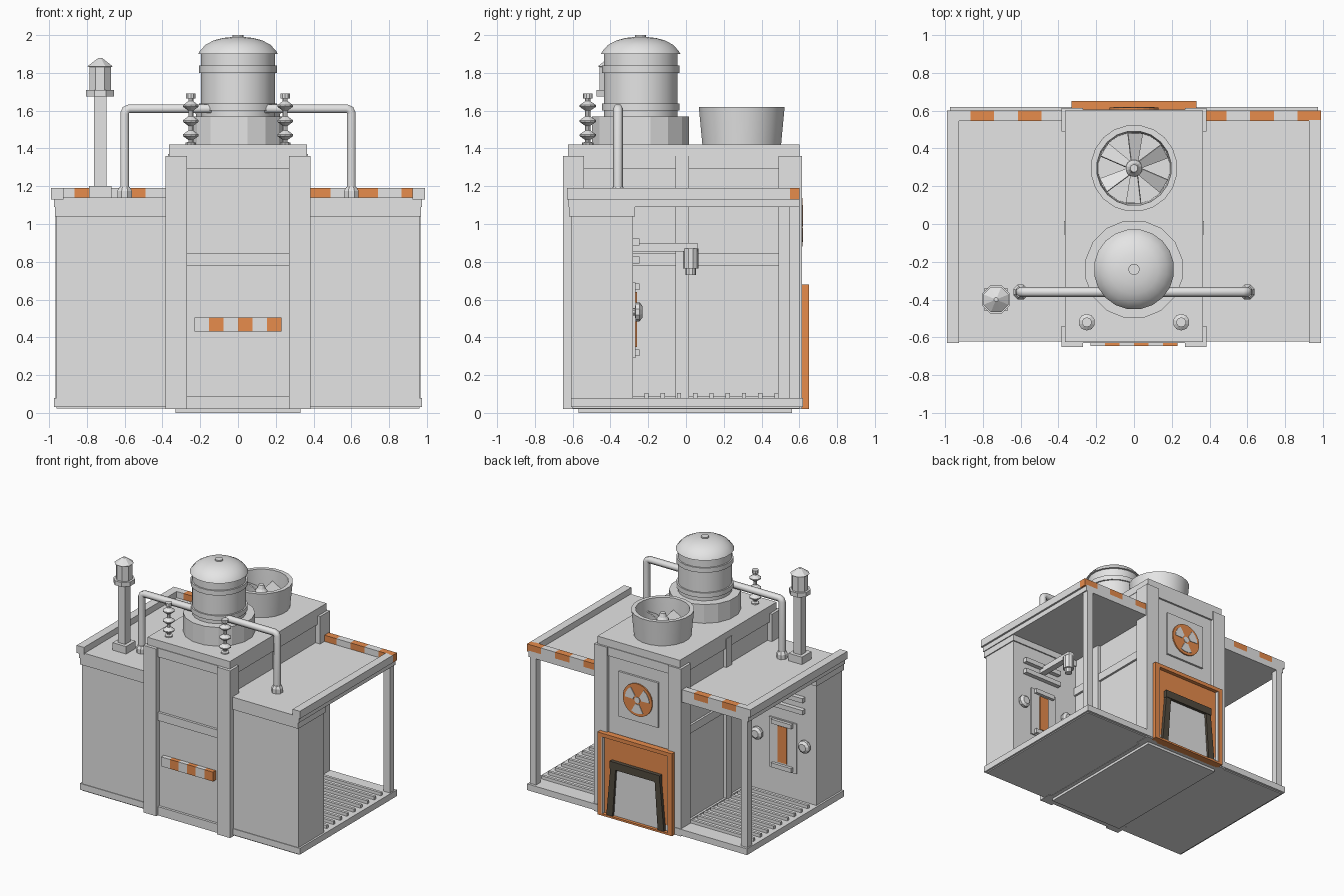
import bpy, bmesh, math
from mathutils import Vector, Matrix

if "Cube" in bpy.data.objects:
    bpy.data.objects.remove(bpy.data.objects["Cube"])


def material(name, rgb):
    m = bpy.data.materials.new(name)
    m.diffuse_color = (*rgb, 1)
    m.use_nodes = True
    m.node_tree.nodes["Principled BSDF"].inputs["Base Color"].default_value = m.diffuse_color
    return m


GREY = material("light_grey", (0.78, 0.78, 0.78))
ORANGE = material("hazard_orange", (0.88, 0.29, 0.08))
DARK = material("dark_rubber", (0.085, 0.07, 0.05))


def finish(name, bm, mats, smooth=False):
    bmesh.ops.recalc_face_normals(bm, faces=bm.faces)
    me = bpy.data.meshes.new(name)
    bm.to_mesh(me)
    bm.free()
    for m in mats:
        me.materials.append(m)
    ob = bpy.data.objects.new(name, me)
    bpy.context.collection.objects.link(ob)
    if smooth:
        bpy.ops.object.select_all(action='DESELECT')
        ob.select_set(True)
        bpy.context.view_layer.objects.active = ob
        bpy.ops.object.shade_smooth_by_angle(angle=math.radians(35))
    return ob


def box(name, x, y, z, mat=GREY):
    bm = bmesh.new()
    size = [abs(a[1] - a[0]) for a in (x, y, z)]
    mid = [(a[0] + a[1]) / 2 for a in (x, y, z)]
    bmesh.ops.create_cube(bm, size=1, matrix=Matrix.Translation(mid) @ Matrix.Diagonal((*size, 1)))
    return finish(name, bm, [mat])


def both(name, x, y, z, mat=GREY):
    # the same box on the left and right
    for s, side in ((-1, "left"), (1, "right")):
        box(f"{name}_{side}", (s * x[0], s * x[1]), y, z, mat)


def lathe(name, profile, at, sides=16, smooth=False, mat=GREY, axis='Z', closed=False):
    # revolve (radius, height) points around an axis
    bm = bmesh.new()
    rings = []
    for r, h in profile:
        rings.append([bm.verts.new((r * math.cos(a), r * math.sin(a), h)) for a in
                      [2 * math.pi * (i + 0.5) / sides for i in range(sides)]])
    pairs = list(zip(rings, rings[1:])) + ([(rings[-1], rings[0])] if closed else [])
    for lo, hi in pairs:
        for i in range(sides):
            j = (i + 1) % sides
            bm.faces.new((lo[i], lo[j], hi[j], hi[i]))
    if not closed:
        bm.faces.new(rings[0])
        bm.faces.new(rings[-1])
    if axis == 'Y':
        bm.transform(Matrix.Rotation(-math.pi / 2, 4, 'X'))
    bm.transform(Matrix.Translation(at))
    return finish(name, bm, [mat], smooth)


def prism(name, pts, y0, y1, mat):
    # extrude an (x, z) outline along y
    bm = bmesh.new()
    f = bm.faces.new([bm.verts.new((x, y0, z)) for x, z in pts])
    ext = bmesh.ops.extrude_face_region(bm, geom=[f])
    bmesh.ops.translate(bm, vec=(0, y1 - y0, 0), verts=[v for v in ext['geom'] if isinstance(v, bmesh.types.BMVert)])
    return finish(name, bm, [mat])


def stripes(name, x0, x1, n, first, y, z):
    # row of alternating grey and orange blocks
    w = (x1 - x0) / n
    for i in range(n):
        box(f"{name}_{i}", (x0 + i * w, x0 + (i + 1) * w), y, z, ORANGE if (i + first) % 2 else GREY)


# floor and skids
box("floor", (-0.975, 0.975), (-0.61, 0.62), (0.03, 0.08))
box("floor_lip", (-0.96, 0.96), (-0.6, 0.6), (0.022, 0.03))
box("skid", (-0.33, 0.33), (-0.57, 0.56), (0, 0.025))

# central tower
box("tower_core", (-0.345, 0.345), (-0.61, 0.59), (0.02, 1.37))
both("tower_front_pillar", (0.27, 0.385), (-0.65, -0.54), (0.02, 1.36))
both("tower_back_pillar", (0.27, 0.385), (0.49, 0.615), (0.02, 1.36))
both("tower_mid_pillar", (0.34, 0.37), (-0.055, 0.015), (0.03, 1.37))
for k, (z0, z1) in enumerate(((0.02, 0.09), (0.78, 0.845), (1.29, 1.36))):
    box(f"front_beam_{k}", (-0.28, 0.28), (-0.63, -0.6), (z0, z1))
    both(f"side_beam_{k}", (0.34, 0.362), (-0.55, 0.5), (z0, z1))
box("back_beam", (-0.28, 0.28), (0.58, 0.605), (1.29, 1.36))
box("tower_cap", (-0.365, 0.365), (-0.625, 0.6), (1.36, 1.42))

# side wings: cabins, roofs, posts, slatted decks
both("cabin", (0.34, 0.96), (-0.605, -0.28), (0.07, 1.1))
both("cabin_band", (0.34, 0.968), (-0.62, -0.27), (1.04, 1.1))
both("roof", (0.34, 0.975), (-0.622, 0.6), (1.09, 1.14))
both("roof_side_rim", (0.925, 0.99), (-0.63, 0.55), (1.13, 1.19))
both("deck_post", (0.91, 0.965), (0.545, 0.6), (0.07, 1.1))
for k in range(9):
    y = -0.22 + k * 0.086
    both(f"deck_slat_{k}", (0.38, 0.94), (y, y + 0.022), (0.075, 0.105))
stripes("roof_stripe_left", -0.99, -0.365, 5, 0, (0.545, 0.6), (1.13, 1.19))
stripes("roof_stripe_right", 0.365, 0.99, 5, 1, (0.545, 0.6), (1.13, 1.19))
stripes("front_stripe", -0.23, 0.23, 6, 0, (-0.645, -0.605), (0.43, 0.505))

# back doorway
box("door_panel", (-0.33, 0.33), (0.585, 0.62), (0.02, 0.66), ORANGE)
box("door_lintel", (-0.33, 0.33), (0.6, 0.65), (0.65, 0.68), ORANGE)
box("door_sill", (-0.33, 0.33), (0.6, 0.65), (0.02, 0.035), ORANGE)
both("door_jamb", (0.295, 0.33), (0.6, 0.65), (0.02, 0.66), ORANGE)
both("door_jamb_lining", (0.288, 0.295), (0.615, 0.648), (0.035, 0.65))
box("door_leaf", (-0.22, 0.22), (0.61, 0.626), (0.035, 0.43))
for s in (-1, 1):
    prism("door_seal_side", [(s * x, z) for x, z in ((0.2, 0.035), (0.255, 0.035), (0.215, 0.47), (0.17, 0.47))],
          0.615, 0.645, DARK)
box("door_seal_top", (-0.222, 0.222), (0.615, 0.65), (0.415, 0.475), DARK)

# trefoil sign above the doorway
box("sign_plate", (-0.175, 0.175), (0.58, 0.606), (0.83, 1.19))
lathe("sign_disc", [(0.13, 0), (0.13, 0.012)], (0, 0.604, 1.01), 24, mat=ORANGE, axis='Y')
for k in range(3):
    mid = math.radians(30 + 120 * k)
    arc = [mid + math.radians(d) for d in (-28, -10, 10, 28)]
    pts = [(r * math.cos(a), 1.01 + r * math.sin(a)) for r, line in ((0.035, arc), (0.108, arc[::-1])) for a in line]
    prism(f"sign_blade_{k}", pts, 0.612, 0.62, GREY)
lathe("sign_hub", [(0.024, 0), (0.024, 0.008)], (0, 0.612, 1.01), 12, axis='Y')

# storage tank
lathe("tank_base", [(0.262, 1.41), (0.262, 1.57)], (0, -0.24, 0), 16)
lathe("tank_body", [(0.197, 1.56), (0.197, 1.91)], (0, -0.24, 0), 20, True)
for k, z in enumerate((1.6, 1.8)):
    lathe(f"tank_band_{k}", [(0.208, z), (0.208, z + 0.038)], (0, -0.24, 0), 20, True)
lathe("tank_dome", [(0.213, 1.9), (0.205, 1.915), (0.175, 1.948), (0.13, 1.972), (0.08, 1.985), (0.03, 1.99)],
      (0, -0.24, 0), 20, True)
lathe("tank_knob", [(0.03, 1.98), (0.03, 2.0)], (0, -0.24, 0), 12)

# ventilator with blades
lathe("fan_housing", [(0.21, 1.41), (0.23, 1.62), (0.198, 1.62), (0.19, 1.44), (0.19, 1.41)],
      (0, 0.295, 0), 20, True, closed=True)
lathe("fan_hub", [(0.045, 1.42), (0.045, 1.54), (0.03, 1.56), (0.02, 1.59)], (0, 0.295, 0), 12)
for k in range(6):
    bm = bmesh.new()
    bm.faces.new([bm.verts.new(p) for p in ((0.03, -0.02, 0), (0.185, -0.045, 0), (0.185, 0.045, 0), (0.03, 0.02, 0))])
    bm.transform(Matrix.Translation((0, 0.295, 1.51)) @ Matrix.Rotation(math.pi * k / 3 + 0.5, 4, 'Z')
                 @ Matrix.Rotation(0.5, 4, 'X'))
    blade = finish(f"fan_blade_{k}", bm, [GREY])
    blade.modifiers.new("thickness", 'SOLIDIFY').thickness = 0.008

# pipes, pipe collars and insulators
for s, side in ((-1, "left"), (1, "right")):
    cu = bpy.data.curves.new(f"pipe_{side}", 'CURVE')
    cu.dimensions = '3D'
    cu.bevel_depth = 0.027
    cu.bevel_resolution = 1
    path = [(0.14, 1.61), (0.575, 1.61), (0.593, 1.603), (0.6, 1.585), (0.6, 1.13)]
    sp = cu.splines.new('POLY')
    sp.points.add(len(path) - 1)
    for p, (x, z) in zip(sp.points, path):
        p.co = (s * x, -0.36, z, 1)
    cu.materials.append(GREY)
    bpy.context.collection.objects.link(bpy.data.objects.new(f"pipe_{side}", cu))
    lathe(f"pipe_collar_{side}", [(0.042, 1.13), (0.042, 1.175), (0.03, 1.195)], (s * 0.6, -0.36, 0), 8)
    prof = [(0.03, 1.41), (0.03, 1.43), (0.014, 1.435)]
    for z in (1.47, 1.545, 1.625):
        prof += [(0.014, z - 0.025), (0.044, z - 0.004), (0.044, z + 0.004), (0.014, z + 0.025)]
    prof += [(0.014, 1.665), (0.026, 1.665), (0.026, 1.69)]
    lathe(f"insulator_{side}", prof, (s * 0.25, -0.52, 0), 10)

# chimney on the left roof
box("chimney_foot", (-0.79, -0.67), (-0.46, -0.34), (1.13, 1.2))
box("chimney_shaft", (-0.763, -0.697), (-0.433, -0.367), (1.19, 1.7))
lathe("chimney_head", [(0.08, 1.675), (0.08, 1.71), (0.062, 1.71), (0.062, 1.83), (0.072, 1.835), (0.012, 1.878)],
      (-0.73, -0.4, 0), 8)

# control panels, vents and valves on the cabin back walls
both("control_panel", (0.55, 0.79), (-0.285, -0.268), (0.29, 0.69))
both("control_strip", (0.63, 0.71), (-0.27, -0.26), (0.35, 0.64), ORANGE)
for k, z in enumerate((0.3, 0.65)):
    both(f"panel_handle_{k}", (0.58, 0.76), (-0.27, -0.245), (z, z + 0.035))
for k, z in enumerate((0.79, 0.885)):
    both(f"vent_bar_{k}", (0.52, 0.86), (-0.285, -0.245), (z, z + 0.037))
for s in (-1, 1):
    for x in (0.45, 0.87):
        lathe("valve_knob", [(0.02, 0), (0.02, 0.015), (0.05, 0.018), (0.05, 0.04), (0.03, 0.055)],
              (s * x, -0.285, 0.535), 10, axis='Y')

# lamp arm in the right bay
box("lamp_arm", (0.645, 0.695), (-0.28, 0.06), (0.855, 0.9))
lathe("lamp", [(0.028, 0.73), (0.028, 0.765), (0.042, 0.765), (0.042, 0.87)], (0.67, 0.025, 0), 10)
